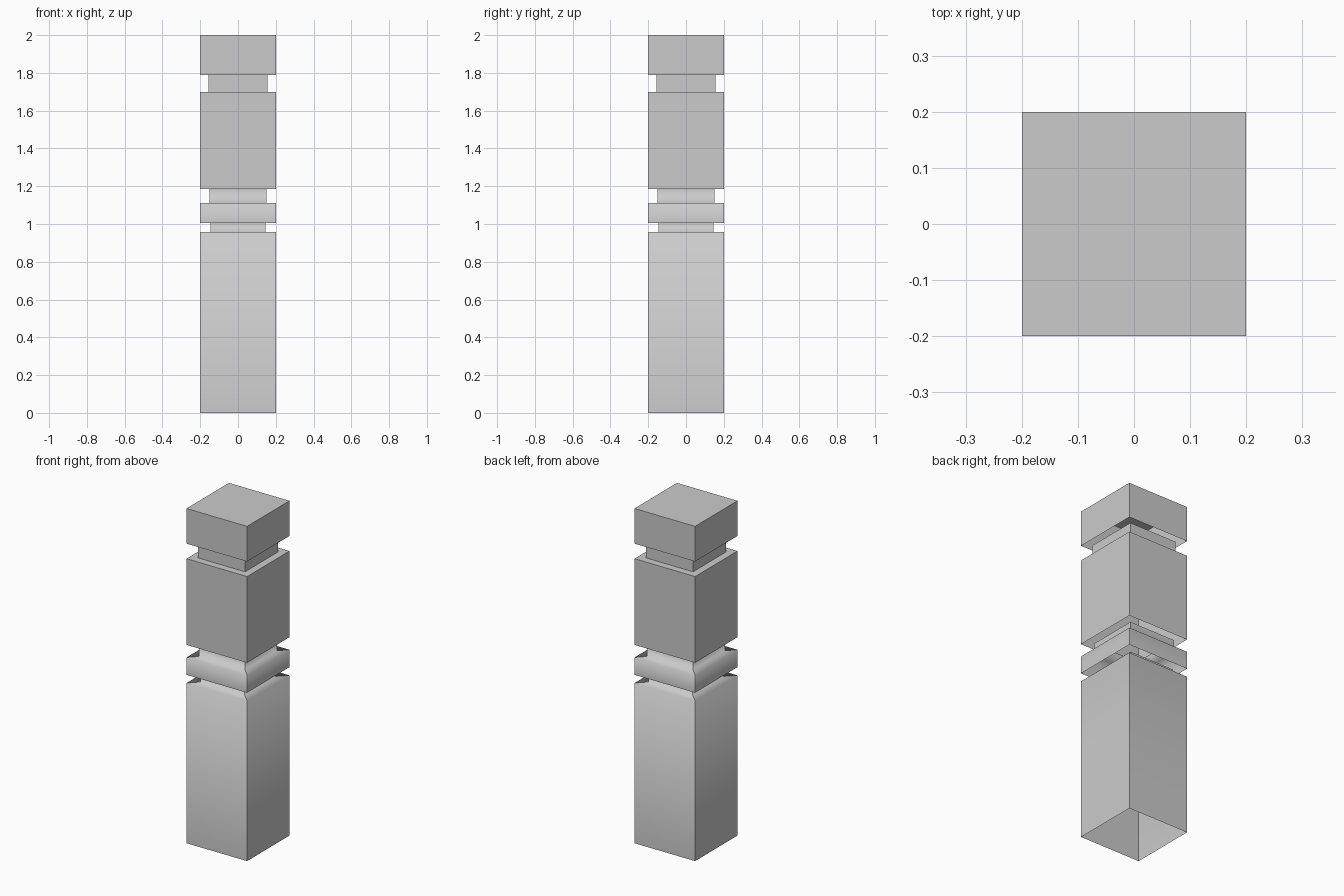
import bpy, bmesh

if "Cube" in bpy.data.objects:
    bpy.data.objects.remove(bpy.data.objects["Cube"])

grey = bpy.data.materials.new("light_grey")
grey.diffuse_color = (0.6, 0.6, 0.6, 1)
grey.use_nodes = True
grey.node_tree.nodes["Principled BSDF"].inputs["Base Color"].default_value = grey.diffuse_color


def square_shell(name, profile, smooth, closed_top=False):
    """Sweep a (half width, z) profile round a square; the underside stays open."""
    bm = bmesh.new()
    rings = [[bm.verts.new((sx * r, sy * r, z))
              for sx, sy in ((-1, -1), (1, -1), (1, 1), (-1, 1))]
             for r, z in profile]
    for low, high in zip(rings, rings[1:]):
        for i in range(4):
            j = (i + 1) % 4
            bm.faces.new((low[i], low[j], high[j], high[i])).smooth = smooth
    if closed_top:
        bm.faces.new(rings[-1])
    # the four corner lines stay sharp, ledges blend softly into the walls
    for low, high in zip(rings, rings[1:]):
        for a, b in zip(low, high):
            bm.edges.get((a, b)).smooth = False
    mesh = bpy.data.meshes.new(name)
    bm.to_mesh(mesh)
    bm.free()
    mesh.materials.append(grey)
    obj = bpy.data.objects.new(name, mesh)
    bpy.context.collection.objects.link(obj)
    return obj


W = 0.2  # half width of the post

# lower shaft with its ledge and narrow neck
square_shell("lower_shaft", [(W, 0), (W, 0.957), (0.146, 0.957), (0.146, 1.006)], True)
# thin middle band with neck
square_shell("middle_band", [(W, 1.006), (W, 1.11), (0.151, 1.11), (0.151, 1.185)], True)
# upper block with neck
square_shell("upper_block", [(W, 1.185), (W, 1.70), (0.156, 1.70), (0.156, 1.79)], False)
# cap block
square_shell("cap_block", [(W, 1.79), (W, 2.0)], False, closed_top=True)
